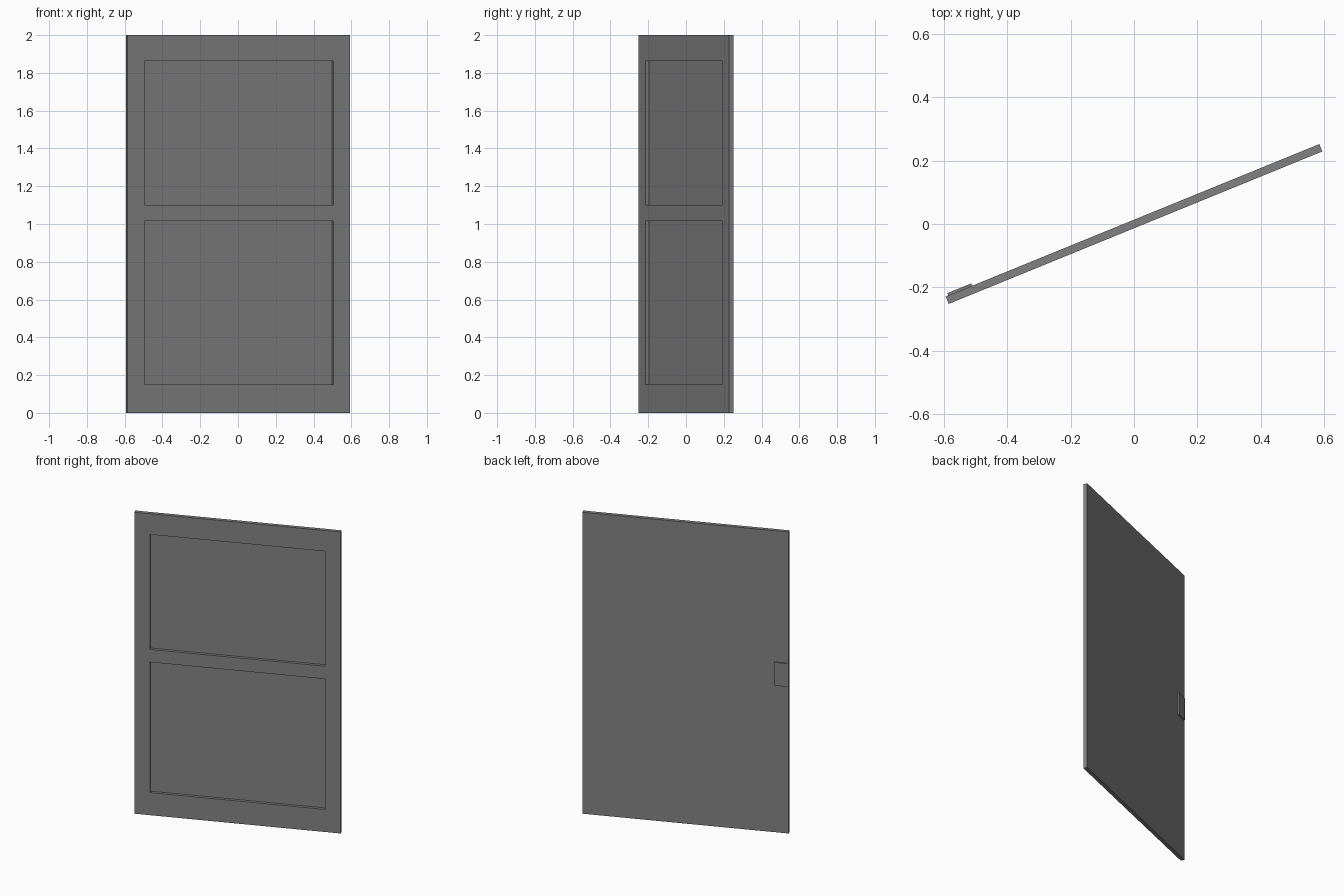
import bpy
import bmesh
from math import radians
from mathutils import Matrix, Vector

cube = bpy.data.objects.get("Cube")
if cube:
    bpy.data.objects.remove(cube, do_unlink=True)

WIDTH, THICK, HEIGHT = 1.272, 0.025, 2.0
SWING = radians(22.2)                        # the door stands ajar
PANEL_HALF, PANEL_DEPTH = 0.54, 0.02
PANELS = [(0.15, 1.015), (1.10, 1.862)]      # bottom and top of each panel

grey = bpy.data.materials.new("grey paint")
grey.use_nodes = True
colour = (0.22, 0.22, 0.22, 1)
grey.diffuse_color = colour
grey.node_tree.nodes["Principled BSDF"].inputs["Base Color"].default_value = colour


def add_box(bm, low, high):
    low, high = Vector(low), Vector(high)
    matrix = Matrix.Translation((low + high) / 2) @ Matrix.Diagonal((*(high - low), 1))
    bmesh.ops.create_cube(bm, size=1, matrix=matrix)


def finish(bm, name):
    mesh = bpy.data.meshes.new(name)
    bm.normal_update()
    bm.to_mesh(mesh)
    bm.free()
    mesh.materials.append(grey)
    obj = bpy.data.objects.new(name, mesh)
    obj.rotation_euler.z = SWING
    bpy.context.collection.objects.link(obj)


def cut(bm, point, normal):
    geometry = bm.verts[:] + bm.edges[:] + bm.faces[:]
    bmesh.ops.bisect_plane(bm, geom=geometry, plane_co=point, plane_no=normal)


# Door leaf, with two panels sunk into the front
bm = bmesh.new()
add_box(bm, (-WIDTH / 2, -THICK / 2, 0), (WIDTH / 2, THICK / 2, HEIGHT))
for side in (-1, 1):
    cut(bm, (side * PANEL_HALF, 0, 0), (1, 0, 0))
for panel in PANELS:
    for z in panel:
        cut(bm, (0, 0, z), (0, 0, 1))
bm.normal_update()


def is_panel(face):
    centre = face.calc_center_median()
    return (face.normal.y < -0.9 and abs(centre.x) < PANEL_HALF
            and any(low < centre.z < high for low, high in PANELS))


sunk = bmesh.ops.extrude_discrete_faces(bm, faces=[f for f in bm.faces if is_panel(f)])
for face in sunk["faces"]:
    bmesh.ops.translate(bm, verts=face.verts[:], vec=(0, PANEL_DEPTH, 0))
finish(bm, "door_leaf")

# Lock plate on the back, beside the free edge
bm = bmesh.new()
add_box(bm, (-0.627, THICK / 2 - 0.002, 0.976), (-0.546, THICK / 2 + 0.008, 1.13))
finish(bm, "lock_plate")
